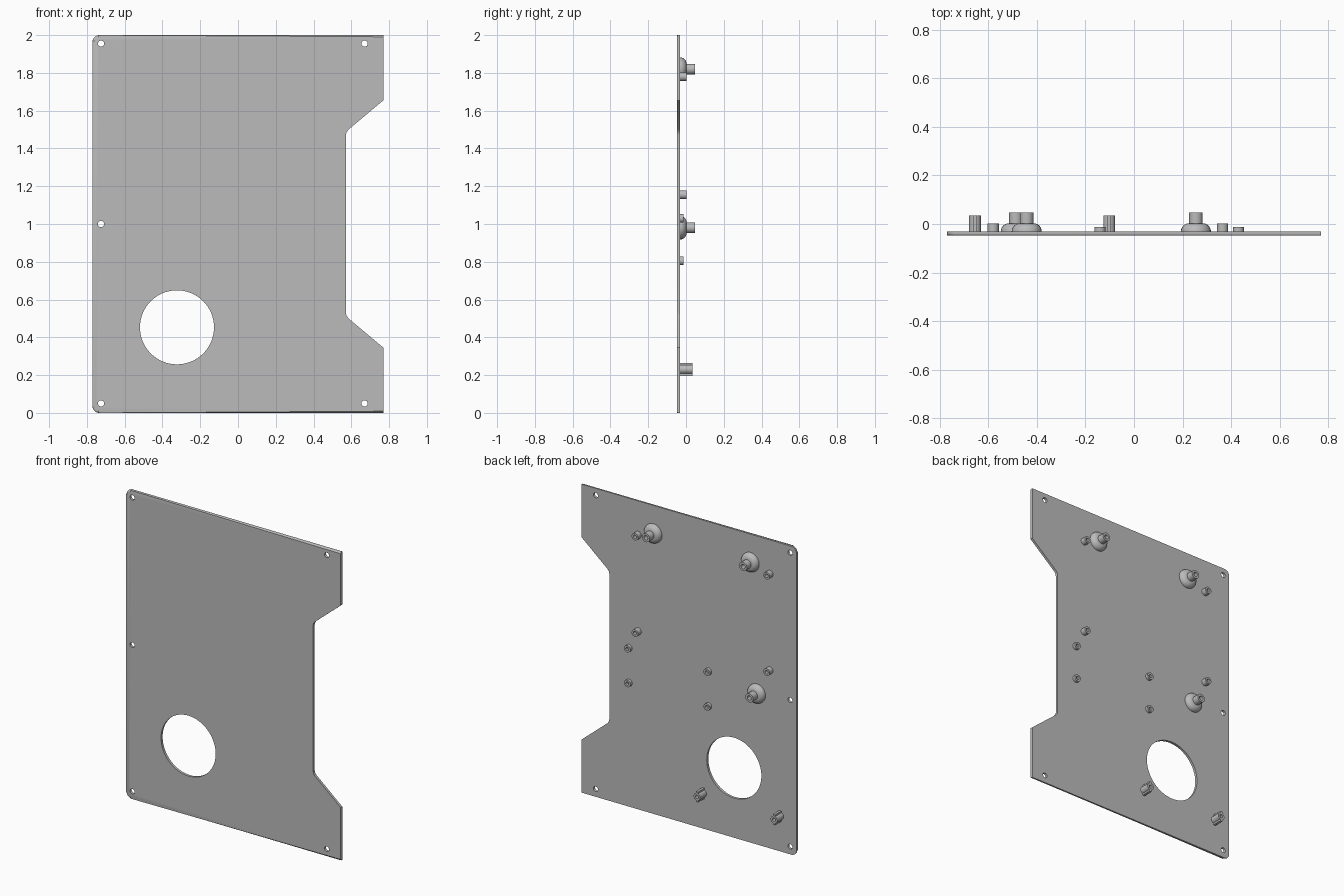
import bpy, bmesh, math
from mathutils import Matrix, Vector

if "Cube" in bpy.data.objects:
    bpy.data.objects.remove(bpy.data.objects["Cube"], do_unlink=True)

FRONT, BACK = -0.0475, -0.031

grey = bpy.data.materials.new("mid_grey")
grey.use_nodes = True
colour = (0.5, 0.5, 0.5, 1)
grey.diffuse_color = colour
grey.node_tree.nodes["Principled BSDF"].inputs["Base Color"].default_value = colour


def select_only(ob):
    bpy.ops.object.select_all(action="DESELECT")
    bpy.context.view_layer.objects.active = ob
    ob.select_set(True)


def finish(name, bm):
    bmesh.ops.recalc_face_normals(bm, faces=bm.faces)
    mesh = bpy.data.meshes.new(name)
    bm.to_mesh(mesh)
    bm.free()
    mesh.materials.append(grey)
    ob = bpy.data.objects.new(name, mesh)
    bpy.context.collection.objects.link(ob)
    return ob


def smooth(ob):
    select_only(ob)
    bpy.ops.object.shade_smooth_by_angle(angle=math.radians(35))


def corner(cx, cz, r, start, steps=8):
    # quarter-round corner, running anticlockwise
    return [(cx + r * math.cos(start + i / steps * math.pi / 2),
             cz + r * math.sin(start + i / steps * math.pi / 2)) for i in range(steps + 1)]


def drill(bm, x, z, r, sides):
    # straight cutter through the panel
    m = Matrix.Translation((x, BACK, z)) @ Matrix.Rotation(math.pi / 2, 4, "X")
    bmesh.ops.create_cone(bm, cap_ends=True, segments=sides, radius1=r, radius2=r,
                          depth=0.2, matrix=m)


# Panel outline with a notch on its left side
outline = [(0.77, 0), (0.77, 0.345), (0.585, 0.5), (0.574, 0.515), (0.572, 0.53),
           (0.572, 1.47), (0.574, 1.485), (0.585, 1.5), (0.77, 1.655), (0.77, 2)]
R = 0.035
outline += corner(-0.77 + R, 2 - R, R, math.pi / 2) + corner(-0.77 + R, R, R, math.pi)
bm = bmesh.new()
front, back = ([bm.verts.new((x, y, z)) for x, z in outline] for y in (FRONT, BACK))
bm.faces.new(front)
bm.faces.new(reversed(back))
for i in range(len(outline)):
    bm.faces.new((front[i - 1], back[i - 1], back[i], front[i]))


# Rounded front rim on the top, right and bottom edges
def rim(e):
    a, b = (v.co for v in e.verts)
    on_edge = all(c.z < R + 0.01 or c.z > 2 - R - 0.01 or c.x < -0.7 for c in (a, b))
    return max(a.y, b.y) < FRONT + 0.001 and on_edge


bmesh.ops.bevel(bm, geom=[e for e in bm.edges if rim(e)], offset=0.009, segments=3,
                profile=0.5, affect="EDGES", clamp_overlap=False)
panel = finish("panel", bm)

# Round opening and screw holes
bm = bmesh.new()
drill(bm, -0.323, 0.453, 0.196, 64)
for x, z in [(-0.725, 0.05), (0.67, 0.05), (-0.725, 1), (-0.725, 1.955), (0.67, 1.955)]:
    drill(bm, x, z, 0.0165, 24)
cutter = finish("hole_cutter", bm)
cutter.hide_render = True
mod = panel.modifiers.new("holes", "BOOLEAN")
mod.object = cutter
mod.solver = "EXACT"
select_only(panel)
bpy.ops.object.modifier_apply(modifier="holes")
bpy.data.objects.remove(cutter, do_unlink=True)
smooth(panel)


def standoff(name, x, z, r, bore, top, flare=0, fin=0):
    # hollow post turned around the y axis, with an optional flared foot
    foot = BACK - 0.003
    prof = [(0, foot + 0.006), (bore, foot + 0.006), (bore, top), (r, top)]
    if flare:
        for i in range(7):
            a = i / 6 * math.pi / 2
            prof.append((r + flare * (1 - math.cos(a)), BACK + flare * (1 - math.sin(a))))
    prof.append((r + flare, foot))
    bm = bmesh.new()
    verts = [bm.verts.new((x + p, y, z)) for p, y in prof]
    edges = [bm.edges.new(pair) for pair in zip(verts, verts[1:])]
    if flare:
        # the foot curve runs from the post wall down to the panel
        for v, (p, y) in zip(verts[4:11], reversed(prof[4:11])):
            v.co = (x + 2 * r + flare - p, BACK + flare - (y - BACK), z)
    bmesh.ops.spin(bm, geom=verts + edges, cent=(x, 0, z), axis=(0, 1, 0),
                   angle=math.tau, steps=24)
    bmesh.ops.remove_doubles(bm, verts=bm.verts, dist=0.0002)
    # narrow ribs above and below the post
    for s in (-1, 1) if fin else ():
        inner = bore + 0.003
        size = Vector((0.016, top - foot, fin - inner))
        m = Matrix.Translation((x, (top + foot) / 2, z + s * (fin + inner) / 2))
        bmesh.ops.create_cube(bm, size=1, matrix=m @ Matrix.Diagonal(size).to_4x4())
    smooth(finish(name, bm))


# Tall flared posts
for i, (x, z) in enumerate([(0.255, 1.82), (-0.442, 1.82), (-0.487, 0.98)]):
    standoff(f"tall_post_{i + 1}", x, z, 0.028, 0.014, 0.0475, flare=0.034)
# Ribbed lower posts
for i, x in enumerate((-0.102, -0.655)):
    standoff(f"ribbed_post_{i + 1}", x, 0.23, 0.024, 0.011, 0.034, fin=0.034)
# Medium and short posts in rectangles of four
for name, xs, zs, top in [("medium_post", (0.365, -0.58), (1.78, 1.155), 0.003),
                          ("short_post", (0.43, -0.14), (1.03, 0.805), -0.012)]:
    for i, x in enumerate(xs):
        for j, z in enumerate(zs):
            standoff(f"{name}_{2 * i + j + 1}", x, z, 0.023, 0.011, top)
